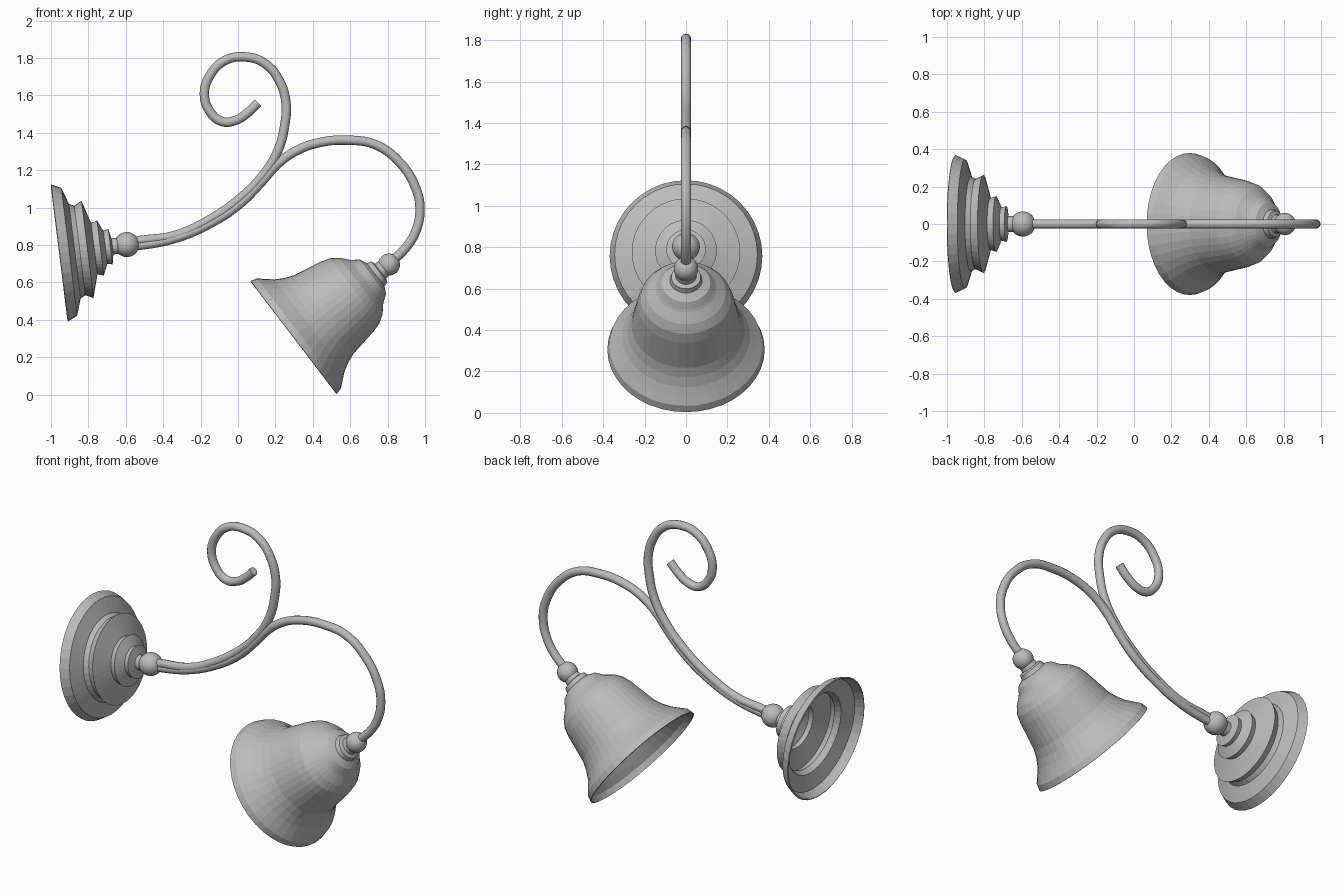
import bpy, bmesh, math
from mathutils import Vector

cube = bpy.data.objects.get("Cube")
if cube:
    bpy.data.objects.remove(cube, do_unlink=True)

metal = bpy.data.materials.new("grey_metal")
metal.use_nodes = True
metal.diffuse_color = (0.5, 0.5, 0.5, 1)
metal.node_tree.nodes["Principled BSDF"].inputs["Base Color"].default_value = (0.5, 0.5, 0.5, 1)


def add_object(name, mesh):
    obj = bpy.data.objects.new(name, mesh)
    bpy.context.collection.objects.link(obj)
    mesh.materials.clear()
    mesh.materials.append(metal)
    return obj


def lathe(name, profile, centre, axis, segments):
    """Spin (distance along axis, radius) points into a thin shell."""
    bm = bmesh.new()
    verts = [bm.verts.new((r, 0, t)) for t, r in profile]
    edges = [bm.edges.new(pair) for pair in zip(verts, verts[1:])]
    bmesh.ops.spin(bm, geom=verts + edges, cent=(0, 0, 0), axis=(0, 0, 1),
                   angle=math.tau, steps=segments, use_merge=True)
    bmesh.ops.remove_doubles(bm, verts=bm.verts, dist=1e-5)
    bmesh.ops.recalc_face_normals(bm, faces=bm.faces)
    mesh = bpy.data.meshes.new(name)
    bm.to_mesh(mesh)
    bm.free()
    obj = add_object(name, mesh)
    obj.location = centre
    obj.rotation_euler = Vector(axis).to_track_quat('Z', 'Y').to_euler()
    shell = obj.modifiers.new("thickness", 'SOLIDIFY')
    shell.thickness = 0.008
    shell.offset = 0
    return obj


def ball(name, centre, radius):
    bm = bmesh.new()
    bmesh.ops.create_uvsphere(bm, u_segments=32, v_segments=16, radius=radius)
    mesh = bpy.data.meshes.new(name)
    bm.to_mesh(mesh)
    bm.free()
    mesh.shade_smooth()
    add_object(name, mesh).location = centre


def tube(name, path, radius=0.025):
    """Round rod following (x, z) points in the middle plane."""
    curve = bpy.data.curves.new(name, 'CURVE')
    curve.dimensions = '3D'
    curve.bevel_depth = radius
    curve.bevel_resolution = 4
    curve.use_fill_caps = True
    curve.resolution_u = 5
    spline = curve.splines.new('BEZIER')
    spline.bezier_points.add(len(path) - 1)
    for point, (x, z) in zip(spline.bezier_points, path):
        point.co = (x, 0, z)
        point.handle_left_type = point.handle_right_type = 'AUTO'
    helper = bpy.data.objects.new(name + "_path", curve)
    bpy.context.collection.objects.link(helper)
    bpy.context.view_layer.update()
    mesh = bpy.data.meshes.new_from_object(
        helper.evaluated_get(bpy.context.evaluated_depsgraph_get()))
    bpy.data.objects.remove(helper, do_unlink=True)
    obj = add_object(name, mesh)
    bpy.context.view_layer.objects.active = obj
    obj.select_set(True)
    bpy.ops.object.shade_smooth_by_angle(angle=math.radians(50))
    obj.select_set(False)


# Stepped wall plate with its short neck
lathe("wall_plate",
      [(0, .365), (.05, .342), (.08, .252), (.11, .237), (.15, .258),
       (.186, .135), (.219, .145), (.246, .085), (.273, .092), (.283, .04), (.34, .04)],
      (-.955, 0, .757), (.992, 0, .123), 40)
ball("plate_ball", (-.594, 0, .802), .067)

# Bell shade with its collar
lathe("bell_shade",
      [(0, .376), (.035, .366), (.07, .335), (.105, .306), (.15, .28), (.2, .26),
       (.29, .243), (.36, .23), (.41, .215), (.45, .188), (.488, .145), (.5, .135),
       (.53, .115), (.55, .075), (.575, .068), (.582, .047), (.63, .04)],
      (.297, 0, .305), (.794, 0, .607), 40)
ball("shade_ball", (.807, 0, .695), .059)

# Curled ornamental rod
tube("scroll_rod",
     [(-.594, .81), (-.53, .823), (-.34, .85), (-.15, .936), (.01, 1.048),
      (.128, 1.166), (.214, 1.305), (.251, 1.45), (.257, 1.556), (.22, 1.68),
      (.144, 1.77), (.043, 1.805), (-.07, 1.786), (-.15, 1.706), (-.18, 1.61),
      (-.15, 1.513), (-.086, 1.46), (-.016, 1.465), (.053, 1.508), (.107, 1.561)])

# Curved rod that carries the shade
tube("shade_arm",
     [(-.594, .79), (-.53, .797), (-.34, .834), (-.15, .914), (.01, 1.02),
      (.128, 1.139), (.198, 1.219), (.305, 1.3), (.439, 1.348), (.583, 1.36),
      (.733, 1.337), (.866, 1.24), (.952, 1.1), (.973, .995), (.952, .877),
      (.893, .78), (.807, .7)])
